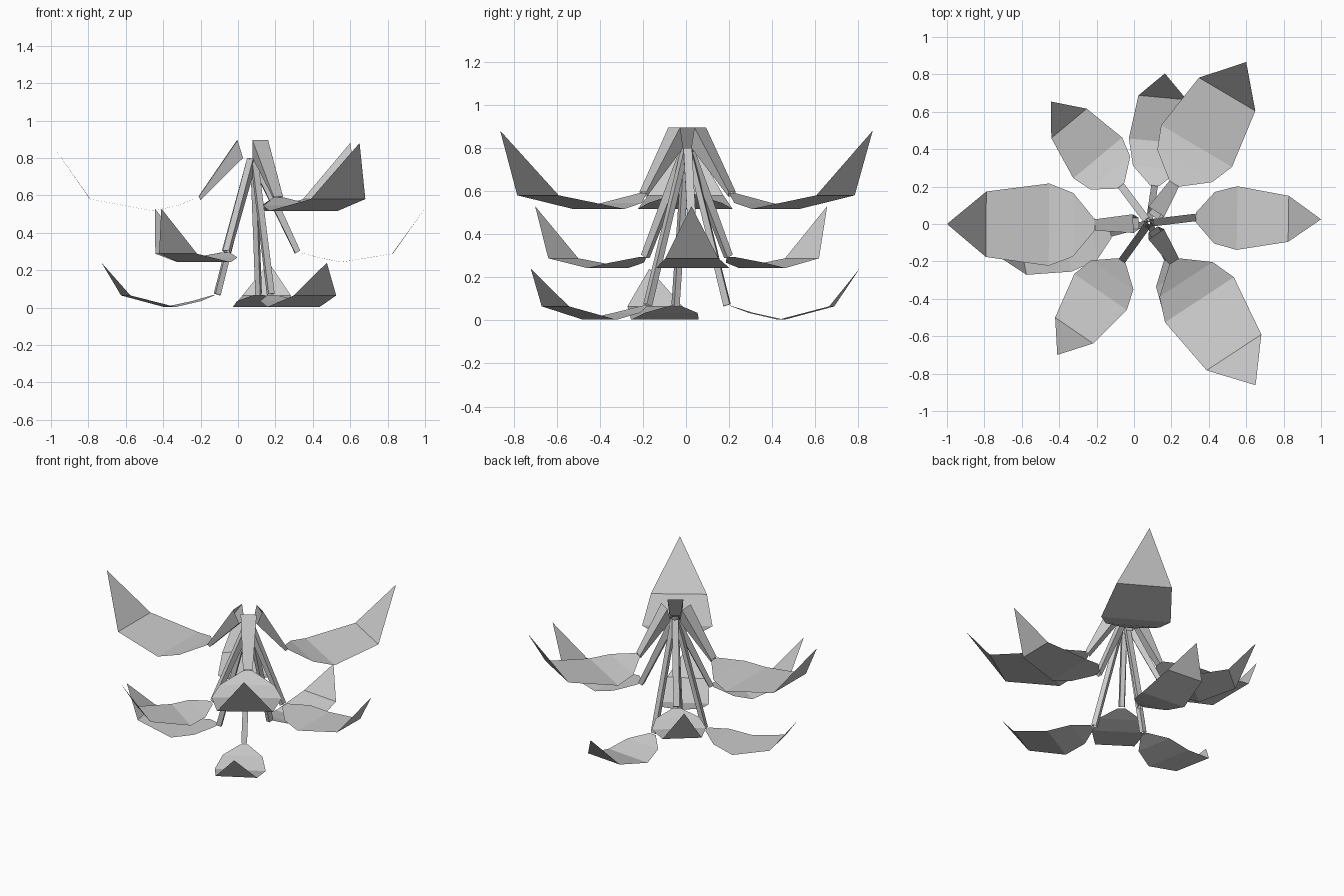
import bpy
from mathutils import Vector

if "Cube" in bpy.data.objects:
    bpy.data.objects.remove(bpy.data.objects["Cube"])


def make_mesh(name, rings, closed):
    """Loft equal-length rows of points into flat-shaded faces."""
    n = len(rings[0])
    faces = []
    for i in range(len(rings) - 1):
        for j in range(n if closed else n - 1):
            k = (j + 1) % n
            faces.append((i * n + j, i * n + k, (i + 1) * n + k, (i + 1) * n + j))
    me = bpy.data.meshes.new(name)
    me.from_pydata([tuple(p) for r in rings for p in r], [], faces)
    me.validate()
    ob = bpy.data.objects.new(name, me)
    bpy.context.collection.objects.link(ob)
    return ob


def leaf(name, base, tip, profile):
    """Upturned leaf; profile rows are (fraction along, half width, height)."""
    a, b = Vector((*base, 0)), Vector((*tip, 0))
    side = Vector((0, 0, 1)).cross(b - a).normalized()
    rows = []
    for f, w, z in profile[:-1]:
        c = a.lerp(b, f) + Vector((0, 0, z))
        rows.append([c - side * w, c, c + side * w])
    v = [p for r in rows for p in r] + [b + Vector((0, 0, profile[-1][2]))]
    faces = []
    for i in range(len(rows) - 1):
        for j in range(2):
            s = i * 3 + j
            faces.append((s, s + 1, s + 4, s + 3))
    s = len(v) - 4
    faces += [(s, s + 1, s + 3), (s + 1, s + 2, s + 3)]
    me = bpy.data.meshes.new(name)
    me.from_pydata([tuple(p) for p in v], [], faces)
    bpy.context.collection.objects.link(bpy.data.objects.new(name, me))


def stem(name, base, sections):
    """Four-sided stem; sections are (fraction out, outer half width, outer z,
    inner half width, inner z, inward offset)."""
    hub = Vector((0.08, 0.005, 0))
    end = Vector((*base, 0))
    d = (end - hub).normalized()
    side = Vector((0, 0, 1)).cross(d)
    rings = []
    for f, wo, zo, wi, zi, off in sections:
        p = hub.lerp(end, f)
        o = p + Vector((0, 0, zo))
        q = p - d * off + Vector((0, 0, zi))
        rings.append([o - side * wo, o + side * wo, q + side * wi, q - side * wi])
    make_mesh(name, rings, True)


# Tiers: leaf profile, stem sections, then (base, tip) of each leaf
tiers = {
    "upper": (
        [(0, .03, .59), (.146, .17, .545), (.31, .22, .517), (.735, .175, .58), (1, 0, .88)],
        [(.29, .05, .895, .03, .80, .03), (1, .03, .595, .02, .575, .01)],
        [((-.21, -.005), (-1, 0)), ((.215, .215), (.6, .866)), ((.215, -.2), (.65, -.862))]),
    "middle": (
        [(0, .025, .295), (.15, .138, .268), (.33, .17, .243), (.74, .123, .288), (1, 0, .53)],
        [(.1, .02, .80, .015, .74, .02), (1, .02, .305, .014, .29, .025)],
        [((.33, .035), (1, .025)), ((-.07, .205), (-.445, .655)), ((-.065, -.197), (-.41, -.7))]),
    "lower": (
        [(0, .025, .068), (.16, .125, .035), (.395, .16, .003), (.785, .13, .065), (1, 0, .24)],
        [(.1, .018, .80, .014, .75, .015), (1, .018, .075, .013, .065, .03)],
        [((.11, .205), (.165, .805)), ((-.125, -.05), (-.73, -.17)), ((.18, -.19), (.475, -.72))]),
}
for tier, (profile, sections, places) in tiers.items():
    for i, (base, tip) in enumerate(places, 1):
        leaf(f"{tier}_leaf_{i}", base, tip, profile)
        stem(f"{tier}_stem_{i}", base, sections)
